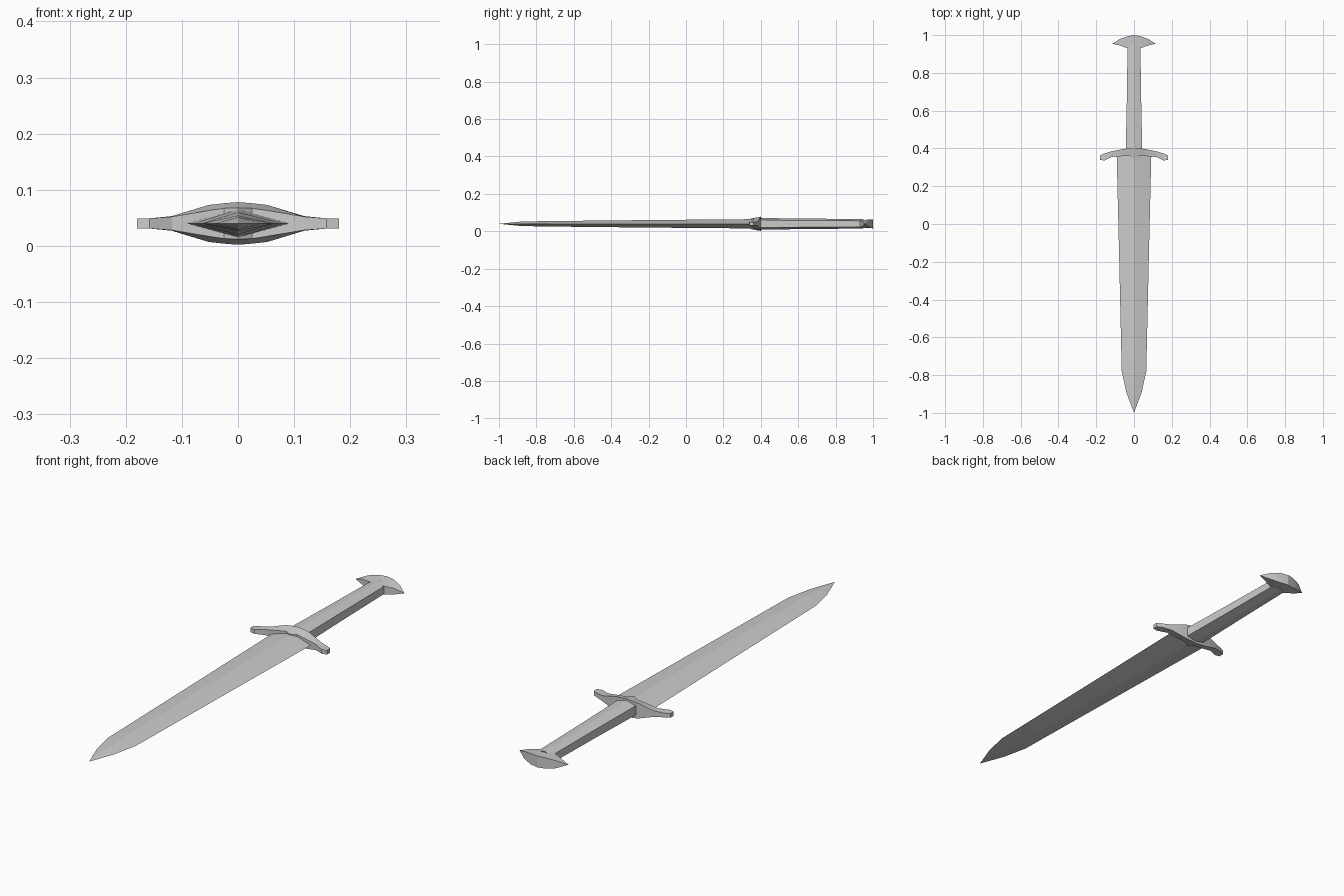
import bpy, bmesh, math

cube = bpy.data.objects.get("Cube")
if cube:
    bpy.data.objects.remove(cube, do_unlink=True)

MID = 0.04  # height of the flat symmetry plane

steel = bpy.data.materials.new("light grey steel")
steel.use_nodes = True
GREY = (0.6, 0.6, 0.6, 1)
steel.diffuse_color = GREY
steel.node_tree.nodes["Principled BSDF"].inputs["Base Color"].default_value = GREY


def loft(name, rings, smooth):
    """Skin a list of equal-sized rings, cap both ends, weld pointed tips."""
    bm = bmesh.new()
    loops = [[bm.verts.new((x, y, MID + z)) for x, y, z in ring] for ring in rings]
    n = len(loops[0])
    for a, b in zip(loops, loops[1:]):
        for i in range(n):
            j = (i + 1) % n
            bm.faces.new((a[i], a[j], b[j], b[i]))
    bm.faces.new(loops[0])
    bm.faces.new(loops[-1])
    bmesh.ops.remove_doubles(bm, verts=bm.verts, dist=0.0005)
    bmesh.ops.recalc_face_normals(bm, faces=bm.faces)
    mesh = bpy.data.meshes.new(name)
    bm.to_mesh(mesh)
    bm.free()
    mesh.materials.append(steel)
    obj = bpy.data.objects.new(name, mesh)
    bpy.context.collection.objects.link(obj)
    bpy.ops.object.select_all(action="DESELECT")
    obj.select_set(True)
    bpy.context.view_layer.objects.active = obj
    if smooth:
        bpy.ops.object.shade_smooth_by_angle(angle=math.radians(smooth))
    return obj


def mirrored(stations):
    """Repeat stations given from the centre outwards on the -x side."""
    return [(-s[0], *s[1:]) for s in reversed(stations[1:])] + stations


# Blade: diamond section, (y, half width, half thickness)
blade = [(0.38, 0.092, 0.025), (-0.2, 0.078, 0.02), (-0.78, 0.065, 0.014),
         (-0.89, 0.041, 0.011), (-1.0, 0, 0)]
loft("blade", [[(w, y, 0), (0, y, t), (-w, y, 0), (0, y, -t)] for y, w, t in blade], 20)

# Grip: six-sided section with upright flanks, (y, half width, flank, ridge)
grip = [(0.37, 0.044, 0.02, 0.031), (0.66, 0.038, 0.018, 0.028), (0.95, 0.034, 0.016, 0.025)]
loft("grip", [[(w, y, -f), (w, y, f), (0, y, r), (-w, y, f), (-w, y, -f), (0, y, -r)]
              for y, w, f, r in grip], 20)

# Crossguard: (x, front y, back y, front half height, back half height)
guard = [(0, 0.345, 0.4, 0.028, 0.038), (0.025, 0.362, 0.4, 0.027, 0.036),
         (0.052, 0.36, 0.398, 0.023, 0.033), (0.118, 0.355, 0.385, 0.012, 0.013),
         (0.158, 0.336, 0.373, 0.009, 0.009), (0.18, 0.34, 0.362, 0.009, 0.009)]
loft("crossguard", [[(x, f, -hf), (x, b, -hb), (x, b, hb), (x, f, hf)]
                    for x, f, b, hf, hb in mirrored(guard)], 20)

# Pommel: crescent with pointed wings, (x, inner y, outer y, half height)
pommel = [(0, 0.925, 1.0, 0.024), (0.034, 0.93, 0.994, 0.023),
          (0.074, 0.945, 0.98, 0.016), (0.115, 0.954, 0.954, 0)]
loft("pommel", [[(x, i, -h * 0.8), (x, o, -h), (x, o, h), (x, i, h * 0.8)]
                for x, i, o, h in mirrored(pommel)], 20)
